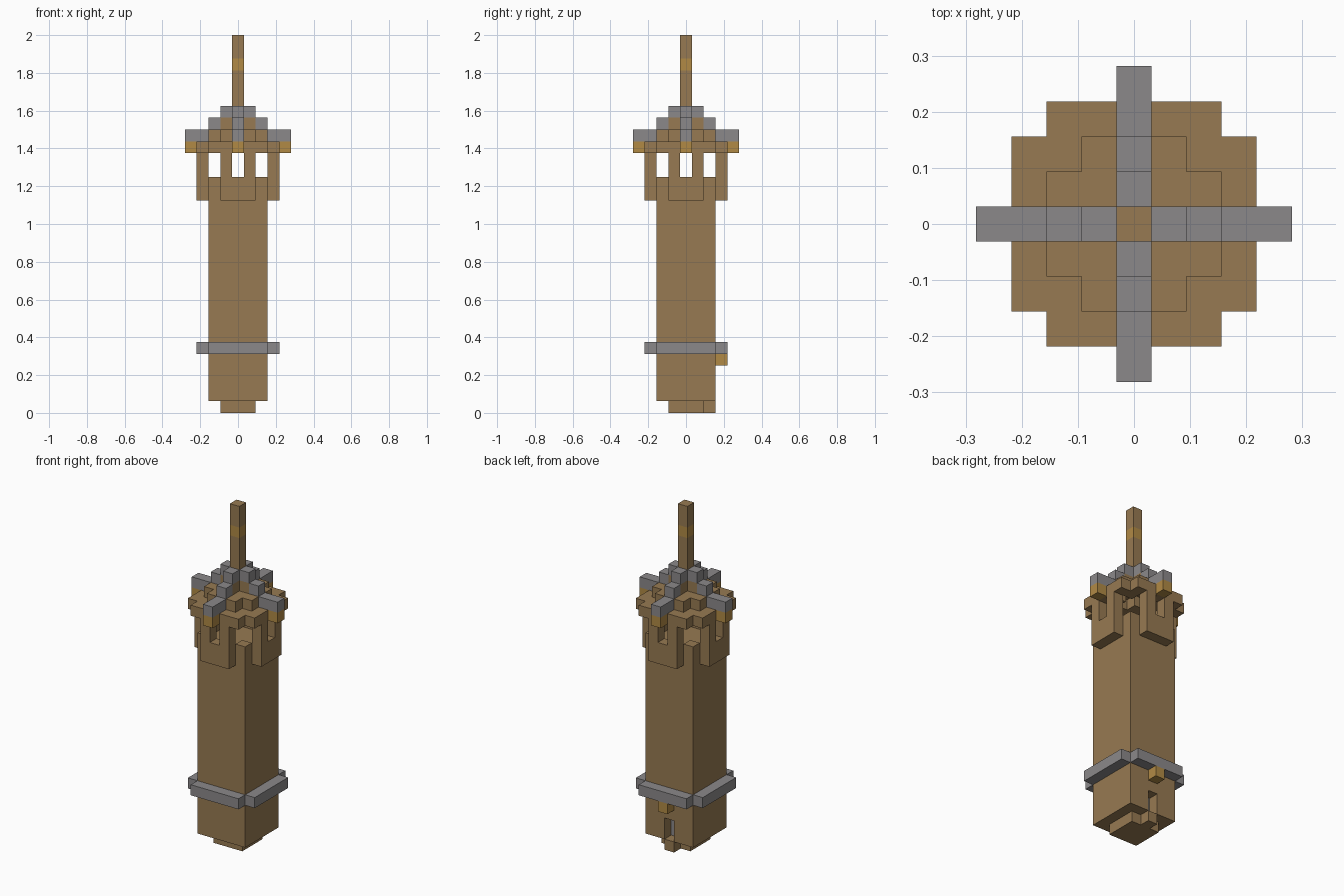
import bpy
import bmesh
from itertools import product
from mathutils import Vector

cube = bpy.data.objects.get("Cube")
if cube:
    bpy.data.objects.remove(cube, do_unlink=True)

U = 1 / 16          # edge of one building block
cells = {}          # block position -> (part name, material)


def material(name, rgb):
    m = bpy.data.materials.new(name)
    m.use_nodes = True
    m.diffuse_color = (*rgb, 1)
    m.node_tree.nodes["Principled BSDF"].inputs["Base Color"].default_value = (*rgb, 1)
    return m


wood = material("brown wood", (0.31, 0.195, 0.085))
stone = material("grey stone", (0.26, 0.25, 0.255))
gold = material("golden lamp", (0.44, 0.255, 0.06))


def fill(part, mat, z0, z1, rule, reach=4):
    """Add blocks in layers z0..z1-1 wherever rule(x, y) holds."""
    span = range(-reach, reach + 1)
    for x, y, z in product(span, span, range(z0, z1)):
        if rule(x, y):
            cells[x, y, z] = (part, mat)


def square(r):
    return lambda x, y: max(abs(x), abs(y)) <= r


def notched(r):
    return lambda x, y: square(r)(x, y) and not abs(x) == abs(y) == r


def ring(r):
    return lambda x, y: notched(r)(x, y) and not notched(r - 1)(x, y)


def sides(r, half):
    """Straight strips on all four sides at distance r."""
    return lambda x, y: max(abs(x), abs(y)) == r and min(abs(x), abs(y)) <= half


def arms(r0, r1):
    return lambda x, y: x * y == 0 and r0 <= abs(x + y) <= r1


def at(cx, cy):
    return lambda x, y: (x, y) == (cx, cy)


# Foot, doorstep and shaft
fill("foot", wood, 0, 1, square(1))
fill("doorstep", wood, 0, 1, at(0, 2))
fill("shaft", wood, 1, 19, square(2))

# Doorway cut into the back, with a stone door behind it and a lamp above
for z in (1, 2):
    del cells[0, 2, z]
fill("door", stone, 1, 3, at(0, 1))
fill("door_lamp", gold, 4, 5, at(0, 3))
fill("stone_band", stone, 5, 6, sides(3, 2))

# Balcony parapet and its posts
fill("parapet", wood, 18, 20, sides(3, 1))
fill("parapet_corners", wood, 19, 20, lambda x, y: abs(x) == abs(y) == 2)
fill("posts", wood, 20, 22,
     lambda x, y: {abs(x), abs(y)} == {1, 3})

# Stepped hollow roof
fill("roof", wood, 22, 23, ring(3))
fill("roof", wood, 23, 24, ring(2))
fill("roof", wood, 24, 25, notched(1))

# Stone ribs along the roof, with lamps hanging from the ends
fill("roof_ribs", stone, 23, 24, arms(3, 4))
fill("roof_ribs", stone, 24, 25, arms(2, 2))
fill("roof_ribs", stone, 25, 26, arms(1, 1))
fill("roof_lamps", gold, 22, 23, arms(4, 4))

# Spire with a golden collar
fill("spire", wood, 25, 32, at(0, 0))
fill("spire_collar", gold, 29, 30, at(0, 0))


def build(part):
    """Skin the blocks of one part, keeping only faces open to the air."""
    bm = bmesh.new()
    for pos, (name, mat) in cells.items():
        if name != part:
            continue
        centre = Vector(pos) + Vector((0, 0, 0.5))
        for axis, sign in product(range(3), (-1, 1)):
            n = Vector((0, 0, 0))
            n[axis] = sign
            if tuple(int(c) for c in Vector(pos) + n) in cells:
                continue
            a = Vector((0, 0, 0))
            a[(axis + 1) % 3] = 1
            b = n.cross(a)
            corners = [(-a - b), (a - b), (a + b), (b - a)]
            bm.faces.new([bm.verts.new((centre + (n + c) / 2) * U) for c in corners])
    bmesh.ops.remove_doubles(bm, verts=bm.verts, dist=U / 100)
    bmesh.ops.dissolve_limit(bm, angle_limit=0.01, verts=bm.verts, edges=bm.edges)
    mesh = bpy.data.meshes.new(part)
    bm.to_mesh(mesh)
    bm.free()
    mesh.materials.append(next(m for n, m in cells.values() if n == part))
    bpy.context.collection.objects.link(bpy.data.objects.new(part, mesh))


for part in dict.fromkeys(name for name, mat in cells.values()):
    build(part)
